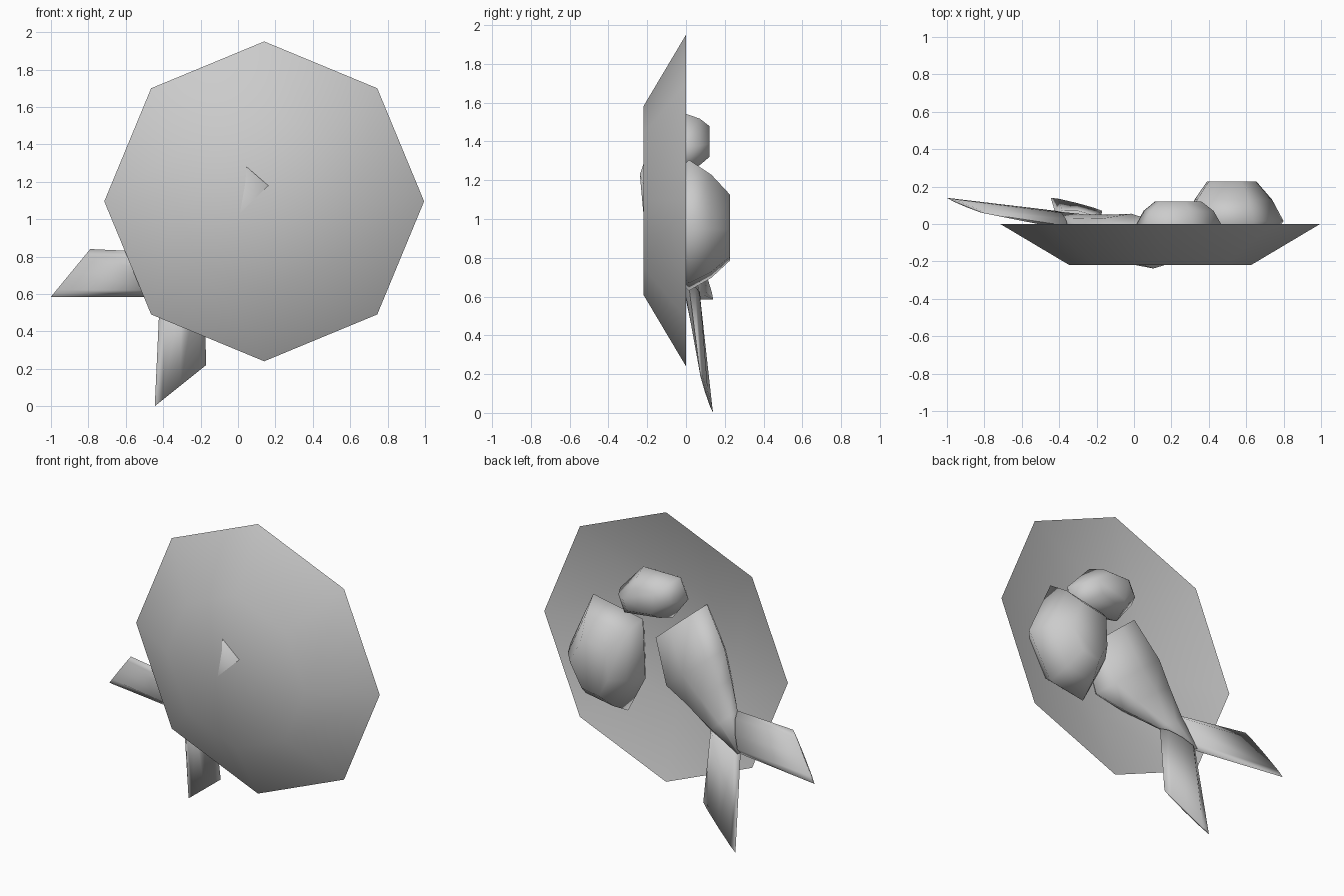
import bpy, bmesh, math
from mathutils import Vector

cube = bpy.data.objects.get("Cube")
if cube:
    bpy.data.objects.remove(cube, do_unlink=True)

grey = bpy.data.materials.new("plain grey")
grey.use_nodes = True
grey.diffuse_color = (0.6, 0.6, 0.6, 1)
grey.node_tree.nodes["Principled BSDF"].inputs["Base Color"].default_value = (0.6, 0.6, 0.6, 1)


def finish(name, bm):
    bmesh.ops.recalc_face_normals(bm, faces=bm.faces)
    mesh = bpy.data.meshes.new(name)
    bm.to_mesh(mesh)
    bm.free()
    mesh.materials.append(grey)
    mesh.shade_smooth()
    # only knife-like edges, such as the dish rim, stay sharp
    mesh.set_sharp_from_angle(angle=math.radians(100))
    obj = bpy.data.objects.new(name, mesh)
    bpy.context.collection.objects.link(obj)


def loft(bm, rings):
    """Bridge a list of equally sized point rings, capping both ends."""
    loops = [[bm.verts.new(p) for p in ring] for ring in rings]
    for a, b in zip(loops, loops[1:]):
        for i in range(len(a)):
            j = (i + 1) % len(a)
            bm.faces.new((a[i], a[j], b[j], b[i]))
    bm.faces.new(loops[0])
    bm.faces.new(loops[-1])


# Dish: octagonal bowl facing backwards, with a shallower inside
def octagon(radius, y):
    return [(0.14 + radius * math.cos(k * math.pi / 4), y,
             1.095 + radius * math.sin(k * math.pi / 4)) for k in range(8)]


bm = bmesh.new()
loft(bm, [octagon(0.485, -0.22), octagon(0.855, 0), octagon(0.42, -0.12)])
finish("dish", bm)


# Fish: flattened sections spanning a right and a left edge point
def section(right, left, depth, n=8):
    r, l = Vector(right), Vector(left)
    mid, half = (r + l) / 2, (r - l) / 2
    return [mid + half * math.cos(t) + Vector((0, depth * math.sin(t), 0))
            for t in (2 * math.pi * k / n for k in range(n))]


joint_r, joint_l = (-0.355, -0.01, 0.82), (-0.183, 0.014, 0.66)
crotch = (-0.418, 0.05, 0.585)

bm = bmesh.new()
loft(bm, [
    section((-0.07, -0.11, 1.38), (0.277, -0.11, 1.08), 0.128),
    section((-0.23, -0.06, 1.155), (0.20, -0.10, 0.80), 0.135),
    section((-0.29, -0.04, 0.99), (0.03, -0.06, 0.74), 0.10),
    section(joint_r, joint_l, 0.05),
    section((-0.43, 0.045, 0.60), (-0.40, 0.05, 0.585), 0.02),
])
finish("fish_body", bm)

for name, root, tips in (
        ("upper_tail_fin", (joint_r, crotch), ((-0.79, 0.055, 0.84), (-1.0, 0.14, 0.585))),
        ("lower_tail_fin", (crotch, joint_l), ((-0.445, 0.14, 0.0), (-0.17, 0.07, 0.22)))):
    bm = bmesh.new()
    loft(bm, [section(*root, 0.04), section(*tips, 0.008)])
    finish(name, bm)


# Lumps: faceted outlines that dome towards the back
def lump(name, outline, profile):
    cx = sum(p[0] for p in outline) / len(outline)
    cz = sum(p[1] for p in outline) / len(outline)
    bm = bmesh.new()
    loft(bm, [[(cx + (x - cx) * s, y, cz + (z - cz) * s) for x, z in outline]
              for y, s in profile])
    finish(name, bm)


lump("large_lump",
     [(0.64, 1.305), (0.292, 1.238), (0.275, 0.864), (0.396, 0.63), (0.64, 0.67), (0.80, 0.95)],
     [(-0.12, 0.6), (0.015, 1.0), (0.13, 0.79), (0.228, 0.5)])
lump("small_lump",
     [(0.317, 1.55), (0.057, 1.55), (0.0, 1.426), (0.11, 1.281), (0.427, 1.241), (0.48, 1.372)],
     [(-0.13, 0.6), (-0.025, 1.0), (0.07, 0.78), (0.12, 0.52)])
